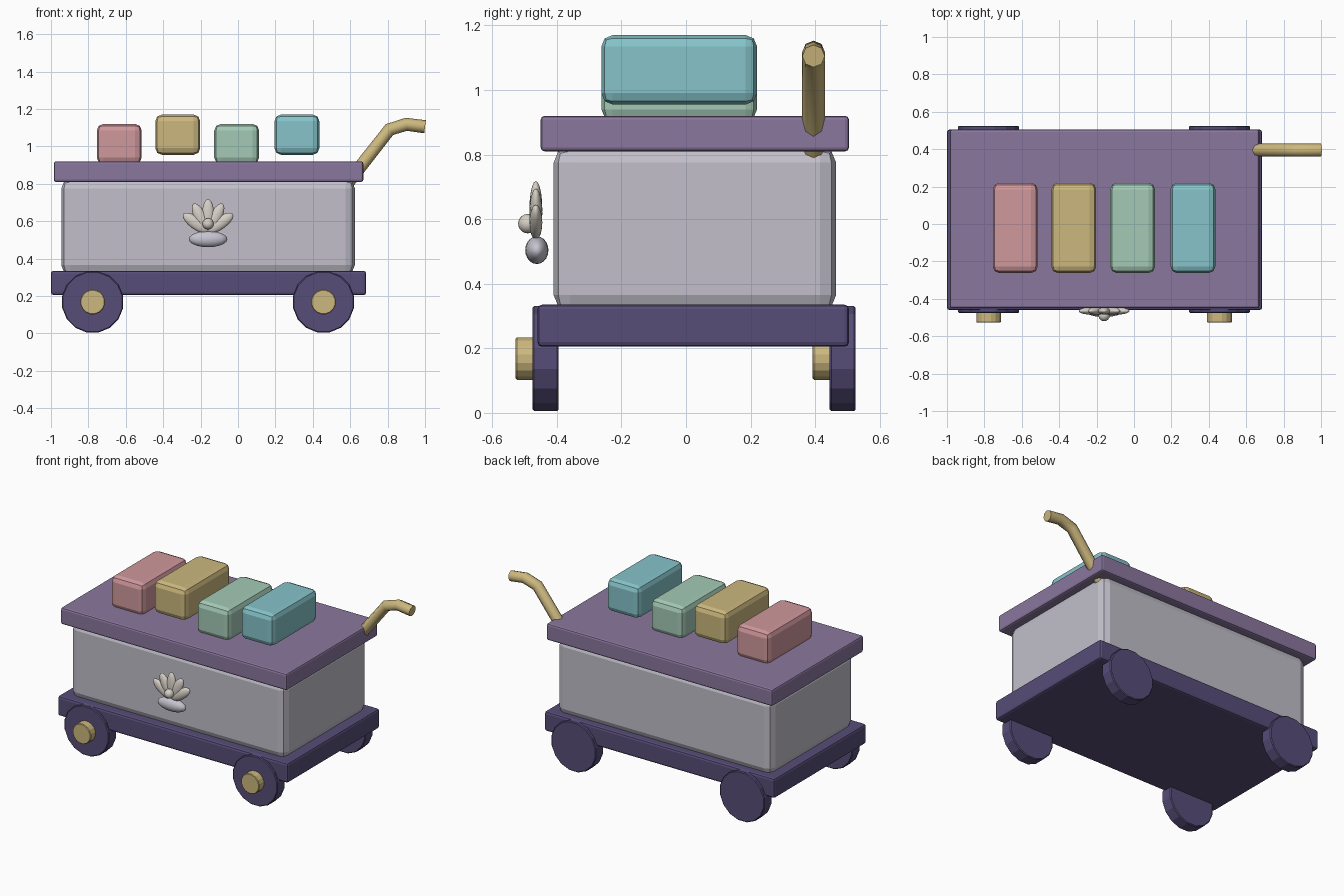
import bpy, math
from mathutils import Vector

old = bpy.data.objects.get("Cube")
if old:
    bpy.data.objects.remove(old)


def material(name, r, g, b):
    lin = [((c / 255 + 0.055) / 1.055) ** 2.4 for c in (r, g, b)] + [1]
    m = bpy.data.materials.new(name)
    m.use_nodes = True
    m.diffuse_color = lin
    m.node_tree.nodes["Principled BSDF"].inputs["Base Color"].default_value = lin
    return m


indigo = material("indigo", 87, 77, 120)
purple = material("purple", 139, 119, 158)
grey = material("pale grey", 194, 191, 202)
gold = material("gold", 204, 184, 126)
pink = material("pink", 208, 152, 156)
green = material("mint green", 164, 202, 182)
teal = material("teal", 134, 196, 202)
cream = material("shell cream", 214, 208, 198)
pearl_grey = material("pearl grey", 198, 196, 208)


def finish(ob, name, mat, bevel=0, segments=2, angle=30):
    ob.name = name
    ob.data.materials.append(mat)
    bpy.ops.object.transform_apply(location=False, rotation=True, scale=True)
    if bevel:
        mod = ob.modifiers.new("Bevel", "BEVEL")
        mod.width, mod.segments = bevel, segments
        mod.limit_method = "ANGLE"
        mod.angle_limit = math.radians(40)
    if angle:
        bpy.ops.object.shade_smooth_by_angle(angle=math.radians(angle))
    return ob


def box(name, low, high, mat, bevel, segments=2):
    low, high = Vector(low), Vector(high)
    bpy.ops.mesh.primitive_cube_add(size=1, location=(low + high) / 2)
    bpy.context.object.scale = high - low
    return finish(bpy.context.object, name, mat, bevel, segments, 0)


def disc(name, x, y, z, radius, depth, sides, mat, bevel):
    bpy.ops.mesh.primitive_cylinder_add(
        vertices=sides, radius=radius, depth=depth, location=(x, y, z),
        rotation=(math.pi / 2, math.pi / sides, 0))
    return finish(bpy.context.object, name, mat, bevel, 1, 0)


def ellipsoid(name, centre, size, mat, tilt=0):
    bpy.ops.mesh.primitive_uv_sphere_add(
        segments=16, ring_count=10, radius=1, location=centre, rotation=(0, tilt, 0))
    bpy.context.object.scale = size
    return finish(bpy.context.object, name, mat, angle=60)


# Cart base, chest and lid
box("base", (-1, -0.46, 0.205), (0.685, 0.505, 0.335), indigo, 0.014)
box("chest", (-0.945, -0.41, 0.315), (0.625, 0.465, 0.825), grey, 0.05)
box("lid", (-0.985, -0.45, 0.81), (0.67, 0.505, 0.92), purple, 0.012)

# Four bars, alternately resting and raised
for name, mat, x, z in (("pink_bar", pink, -0.635, 0.905), ("gold_bar", gold, -0.322, 0.955),
                        ("green_bar", green, -0.007, 0.905), ("teal_bar", teal, 0.315, 0.955)):
    box(name, (x - 0.12, -0.262, z), (x + 0.12, 0.22, z + 0.215), mat, 0.035)

# Wheels, each with a hub on its front-facing side
for side, x in (("right", -0.777), ("left", 0.457)):
    for end, y in (("front", -0.435), ("back", 0.485)):
        disc(f"{end}_{side}_wheel", x, y, 0.168, 0.166, 0.08, 16, indigo, 0.005)
        disc(f"{end}_{side}_hub", x, y - 0.055, 0.168, 0.067, 0.075, 16, gold, 0.004)

# Bent push handle
curve = bpy.data.curves.new("handle", "CURVE")
curve.dimensions = "3D"
curve.bevel_depth = 0.035
curve.bevel_resolution = 2
curve.use_fill_caps = True
path = [(0.59, 0.81), (0.81, 1.09), (0.9, 1.118), (1.0, 1.105)]
line = curve.splines.new("POLY")
line.points.add(len(path) - 1)
for point, (x, z) in zip(line.points, path):
    point.co = (x, 0.395, z, 1)
handle = bpy.data.objects.new("handle", curve)
bpy.context.collection.objects.link(handle)
bpy.ops.object.select_all(action="DESELECT")
handle.select_set(True)
bpy.context.view_layer.objects.active = handle
bpy.ops.object.convert(target="MESH")
finish(bpy.context.object, "handle", gold, angle=50)

# Shell ornament: fanned petals, a pearl and a lower lip
for i in range(-2, 3):
    a = math.radians(27 * i)
    reach = 0.088 - 0.003 * abs(i)
    ellipsoid(f"shell_petal_{i + 3}",
              (-0.16 + reach * math.sin(a), -0.465, 0.542 + reach * math.cos(a)),
              (0.033, 0.02, reach), cream, a)
ellipsoid("pearl", (-0.16, -0.49, 0.586), (0.03, 0.03, 0.03), cream)
ellipsoid("shell_lip", (-0.16, -0.462, 0.504), (0.103, 0.036, 0.043), pearl_grey)
